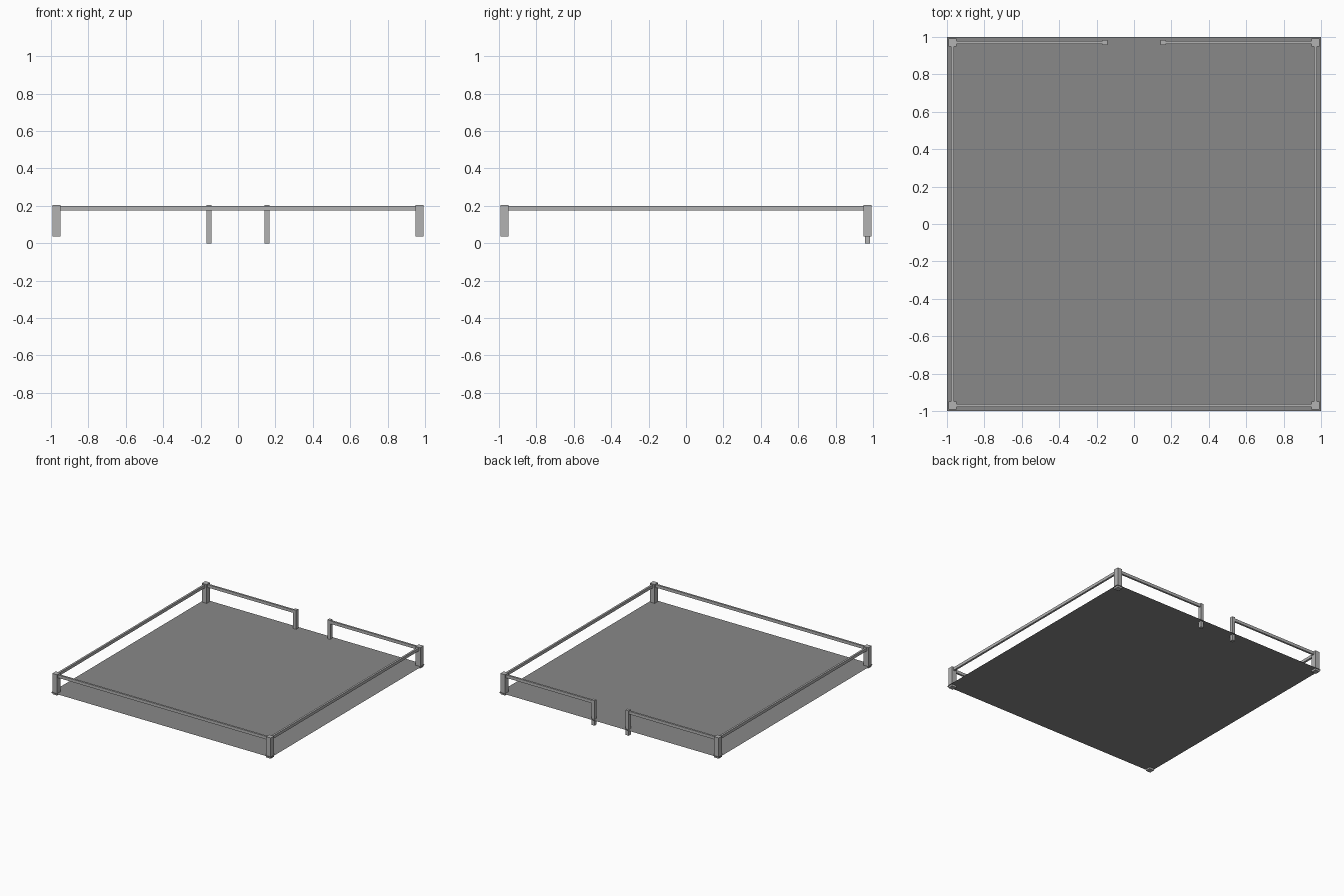
import bpy

if "Cube" in bpy.data.objects:
    bpy.data.objects.remove(bpy.data.objects["Cube"])


def material(name, v):
    m = bpy.data.materials.new(name)
    m.diffuse_color = (v, v, v, 1)
    m.use_nodes = True
    m.node_tree.nodes["Principled BSDF"].inputs["Base Color"].default_value = m.diffuse_color
    return m


floor_grey = material("floor grey", 0.25)
rail_grey = material("rail grey", 0.45)


def box(name, x, y, z):
    """Box from (min, max) ranges on each axis."""
    c = [(r[0] + r[1]) / 2 for r in (x, y, z)]
    bpy.ops.mesh.primitive_cube_add(size=1, location=c)
    ob = bpy.context.object
    ob.name = name
    ob.scale = [r[1] - r[0] for r in (x, y, z)]
    bpy.ops.object.transform_apply(location=False, rotation=False, scale=True)
    ob.data.materials.append(rail_grey)
    return ob


def around(c, w):
    return (c - w / 2, c + w / 2)


EDGE = 0.971          # centre line of the railing
GATE = 0.155          # half width of the gate opening
RAIL_Z = (0.175, 0.199)
RAIL_W = 0.016

# Thin floor sheet
bpy.ops.mesh.primitive_plane_add(size=2, location=(0, 0, 0.05))
floor = bpy.context.object
floor.name = "floor"
floor.data.materials.append(floor_grey)

for sx, side in ((-1, "left"), (1, "right")):
    # Corner posts
    for sy, end in ((-1, "front"), (1, "back")):
        box(f"corner_post_{end}_{side}", around(sx * EDGE, 0.043),
            around(sy * EDGE, 0.043), (0.035, 0.205))
    # Gate post reaching the ground
    box(f"gate_post_{side}", around(sx * GATE, 0.027),
        around(EDGE, 0.027), (0, 0.205))
    # Side rail and half back rail
    box(f"side_rail_{side}", around(sx * EDGE, RAIL_W), (-EDGE, EDGE), RAIL_Z)
    box(f"back_rail_{side}", sorted((sx * GATE, sx * EDGE)),
        around(EDGE, RAIL_W), RAIL_Z)

# Front rail
box("front_rail", (-EDGE, EDGE), around(-EDGE, RAIL_W), RAIL_Z)
